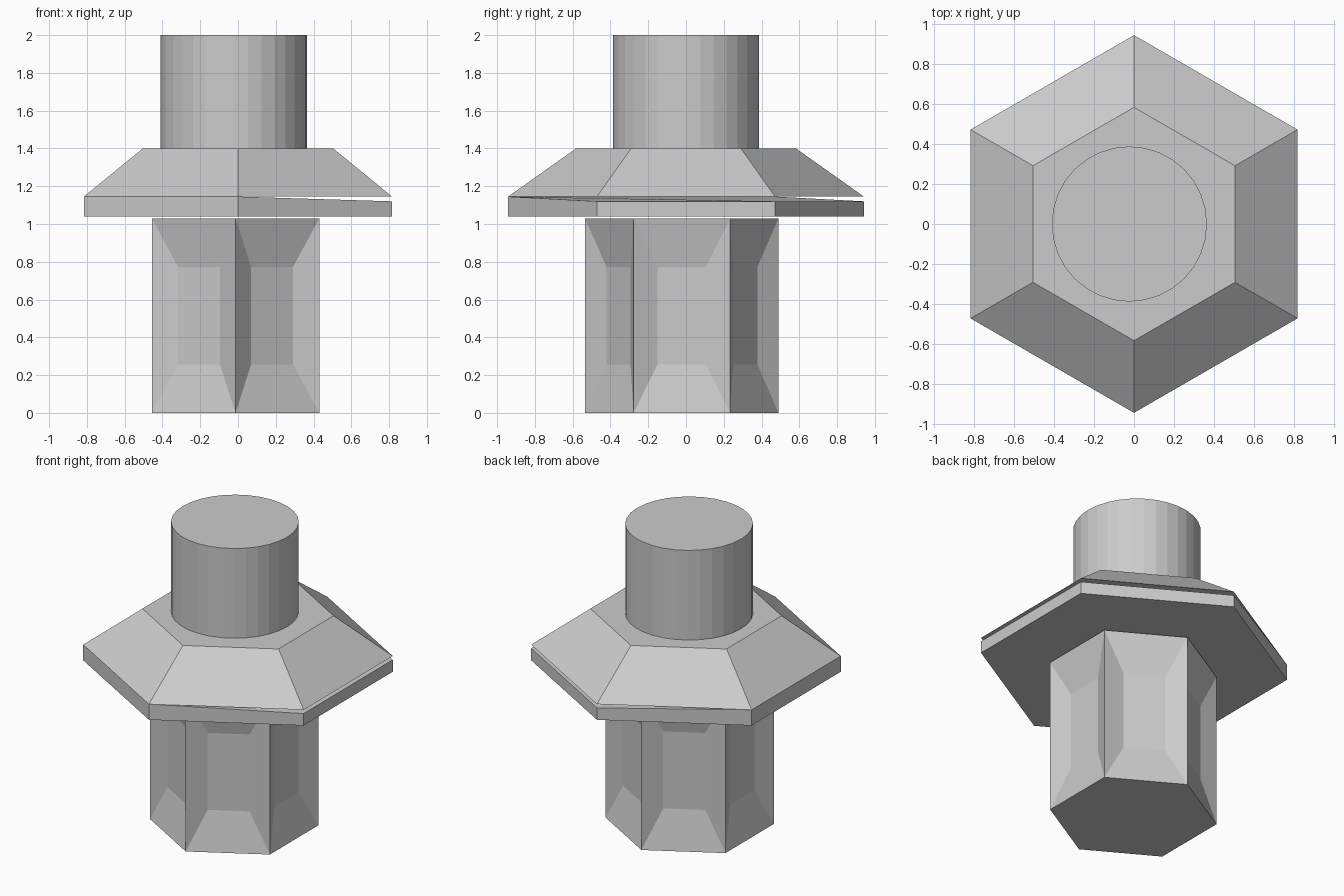
import bpy, bmesh
from math import sin, cos, pi
from mathutils import Vector

if "Cube" in bpy.data.objects:
    bpy.data.objects.remove(bpy.data.objects["Cube"])

# One plain grey for every part
grey = bpy.data.materials.new("plain grey")
grey.use_nodes = True
colour = (0.6, 0.6, 0.6, 1)
grey.diffuse_color = colour
grey.node_tree.nodes["Principled BSDF"].inputs["Base Color"].default_value = colour


def ring(bm, sides, radius, z, centre=(0, 0), turn=0.0):
    return [bm.verts.new((centre[0] + radius * cos(turn + 2 * pi * i / sides),
                          centre[1] + radius * sin(turn + 2 * pi * i / sides), z))
            for i in range(sides)]


def loft(bm, low, high):
    """Closed solid between two rings; returns the side faces."""
    n = len(low)
    sides = [bm.faces.new((low[i], low[(i + 1) % n], high[(i + 1) % n], high[i]))
             for i in range(n)]
    bm.faces.new(low[::-1])
    bm.faces.new(high)
    return sides


def finish(bm, name):
    bm.normal_update()
    mesh = bpy.data.meshes.new(name)
    bm.to_mesh(mesh)
    bm.free()
    mesh.materials.append(grey)
    obj = bpy.data.objects.new(name, mesh)
    bpy.context.collection.objects.link(obj)


# Hexagonal column with a sunken tapered panel on every side
bm = bmesh.new()
axis = (-0.013, -0.022)
sides = loft(bm, ring(bm, 6, 0.512, 0, axis, pi / 6), ring(bm, 6, 0.512, 1.03, axis, pi / 6))
bm.normal_update()
for face in sides:
    middle, inward = face.calc_center_median(), face.normal * -0.056
    outer = list(face.verts)
    inner = [bm.verts.new(v.co.lerp(middle, 0.5) + inward) for v in outer]
    bm.faces.remove(face)
    bm.faces.new(inner)
    for i in range(4):
        j = (i + 1) % 4
        bm.faces.new((outer[i], outer[j], inner[j], inner[i]))
finish(bm, "column")

# Flange plate, its rim dipping on the left and back corners
bm = bmesh.new()
top = ring(bm, 6, 0.942, 1.145, turn=pi / 6)
for i in (0, 1, 5):
    top[i].co.z = 1.12
loft(bm, ring(bm, 6, 0.942, 1.04, turn=pi / 6), top)
bmesh.ops.triangulate(bm, faces=[f for f in bm.faces if len(f.verts) == 6])
finish(bm, "flange_plate")

# Sloped hexagonal cap on the plate
bm = bmesh.new()
loft(bm, ring(bm, 6, 0.942, 1.145, turn=pi / 6), ring(bm, 6, 0.582, 1.4, turn=pi / 6))
finish(bm, "flange_cap")

# Round post, set slightly off centre
bm = bmesh.new()
post = (-0.023, 0)
loft(bm, ring(bm, 32, 0.387, 1.4, post), ring(bm, 32, 0.387, 2, post))
finish(bm, "post")
